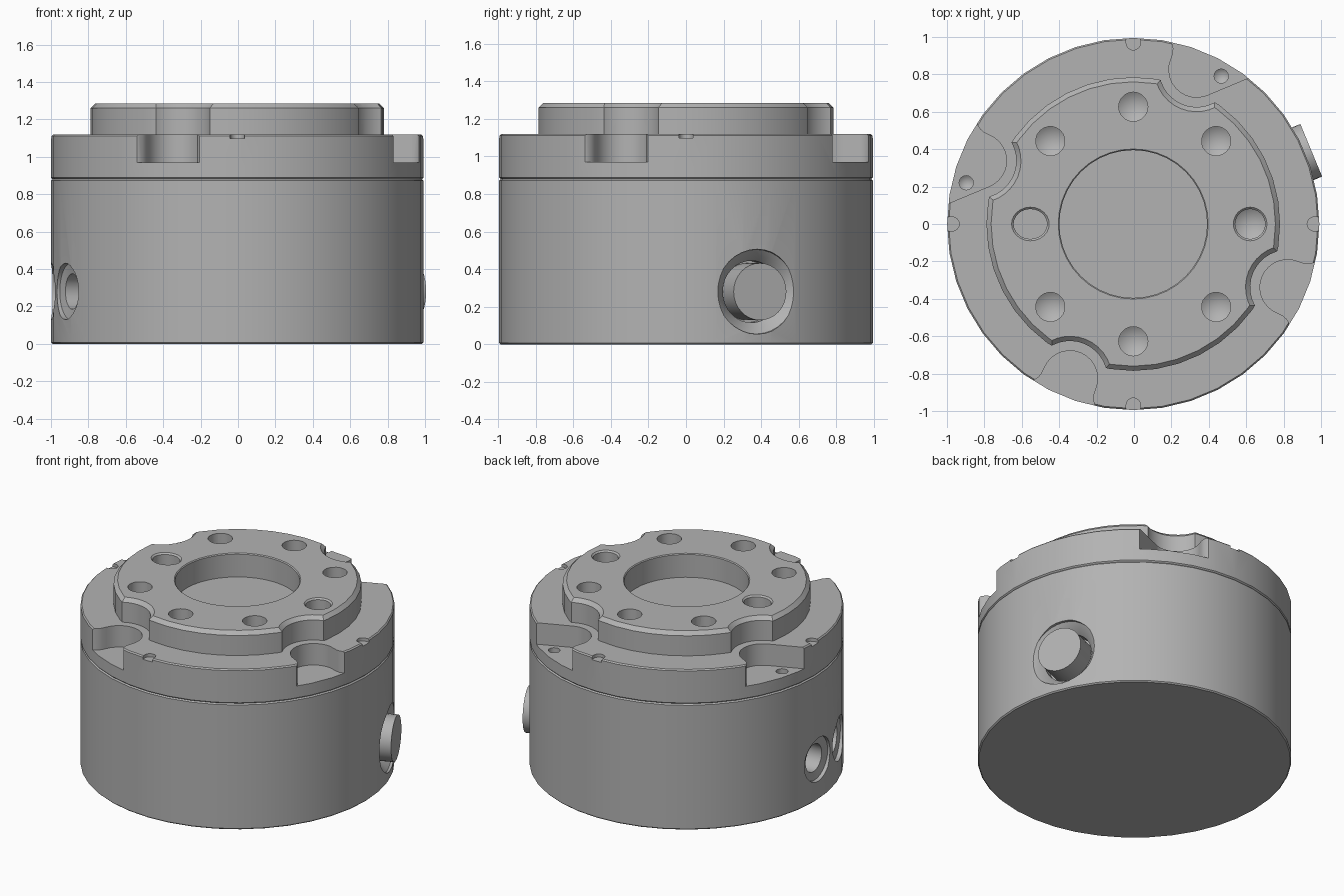
import bpy, bmesh
from math import sin, cos, pi, radians
from mathutils import Matrix

cube = bpy.data.objects.get("Cube")
if cube:
    bpy.data.objects.remove(cube, do_unlink=True)

SEGS = 40          # sides of the large rounds
RADIUS = 0.995
AXIS_X = -0.004    # the plug sticks out on one side only
BODY_TOP, POCKET_FLOOR, FLANGE_TOP, DISC_TOP = 0.88, 0.97, 1.12, 1.285

steel = bpy.data.materials.new("grey_steel")
steel.use_nodes = True
steel.diffuse_color = (0.45, 0.45, 0.45, 1)
steel.node_tree.nodes["Principled BSDF"].inputs["Base Color"].default_value = (0.45, 0.45, 0.45, 1)


def finish_mesh(name, bm, matrix):
    bmesh.ops.recalc_face_normals(bm, faces=bm.faces[:])
    bm.transform(matrix)
    mesh = bpy.data.meshes.new(name)
    bm.to_mesh(mesh)
    bm.free()
    mesh.materials.append(steel)
    obj = bpy.data.objects.new(name, mesh)
    bpy.context.collection.objects.link(obj)
    return obj


def lathe(name, profile, segs=SEGS, matrix=Matrix()):
    """Closed solid of revolution; a radius of 0 at an end makes a cone tip."""
    bm = bmesh.new()
    rings = []
    for r, z in profile:
        if r == 0:
            rings.append([bm.verts.new((0, 0, z))] * segs)
        else:
            rings.append([bm.verts.new((r * cos(2 * pi * i / segs), r * sin(2 * pi * i / segs), z))
                          for i in range(segs)])
    for a, b in zip(rings, rings[1:]):
        for i in range(segs):
            j = (i + 1) % segs
            bm.faces.new(list(dict.fromkeys((a[i], a[j], b[j], b[i]))))
    for ring, (r, z) in ((rings[0], profile[0]), (rings[-1], profile[-1])):
        if r > 0:
            bm.faces.new(ring)
    return finish_mesh(name, bm, matrix)


def prism(name, outline, z0, z1, matrix):
    bm = bmesh.new()
    low = [bm.verts.new((x, y, z0)) for x, y in outline]
    high = [bm.verts.new((x, y, z1)) for x, y in outline]
    bm.faces.new(low)
    bm.faces.new(high)
    for i in range(len(low)):
        j = (i + 1) % len(low)
        bm.faces.new((low[i], low[j], high[j], high[i]))
    return finish_mesh(name, bm, matrix)


def cut(targets, cutter):
    """Subtract the cutter from every target, then discard it."""
    for target in targets:
        mod = target.modifiers.new("cut", "BOOLEAN")
        mod.operation, mod.solver, mod.object = "DIFFERENCE", "EXACT", cutter
        bpy.context.view_layer.objects.active = target
        bpy.ops.object.modifier_apply(modifier=mod.name)
    bpy.data.objects.remove(cutter, do_unlink=True)


def turn(deg):
    return Matrix.Rotation(radians(deg), 4, "Z")


def at(x, y, z=0):
    return Matrix.Translation((x, y, z))


def radial(deg, z):
    """Local z points outward from the axis, starting on it."""
    return turn(deg) @ at(0, 0, z) @ Matrix.Rotation(pi / 2, 4, "Y")


# Main solids
EDGE = 0.008
body = lathe("body", [(RADIUS - EDGE, 0), (RADIUS, EDGE), (RADIUS, BODY_TOP - EDGE),
                      (RADIUS - EDGE, BODY_TOP)])
flange = lathe("flange", [(RADIUS - EDGE, BODY_TOP), (RADIUS, BODY_TOP + EDGE),
                          (RADIUS, FLANGE_TOP - EDGE), (RADIUS - EDGE, FLANGE_TOP)])
disc = lathe("mounting_disc", [(0.785, FLANGE_TOP), (0.785, DISC_TOP - 0.025), (0.76, DISC_TOP)])

# Centre bore down to the flange face
cut([disc], lathe("bore", [(0.395, 1), (0.395, DISC_TOP - 0.006), (0.41, DISC_TOP + 0.009)]))

# Ring of conical bolt holes
for k in (1, 2, 3, 5, 6, 7):
    hole = turn(45 * k) @ at(0.627, 0)
    cut([disc, flange], lathe("hole", [(0, 1.0), (0.078, 1.05), (0.078, 1.4)], 20, hole))

# Pin hole and pin slot
cut([disc, flange], lathe("pin", [(0, 1.0), (0.08, 1.05), (0.08, DISC_TOP - 0.01),
                                  (0.1, DISC_TOP + 0.01)], 24, at(0.625, 0)))
slot_shape = at(-0.55, 0) @ Matrix.Diagonal((1.12, 1, 1, 1))
cut([disc, flange], lathe("slot", [(0.08, 1.1), (0.08, DISC_TOP - 0.01),
                                   (0.1, DISC_TOP + 0.01)], 24, slot_shape))

# Four flared side pockets, with a wider clearance in the disc above
POCKET_AT, POCKET_R = 0.892, 0.148
arc = [(POCKET_AT + POCKET_R * cos(t), POCKET_R * sin(t))
       for t in (pi / 2 + pi * i / 14 for i in range(15))]
flare = [(0.925, 0.15), (0.95, 0.158), (0.97, 0.172), (0.985, 0.195), (1.1, 0.24)]
pocket = arc + [(x, -y) for x, y in flare] + flare[::-1]
for k in range(4):
    spin = turn(67.7 + 90 * k)
    cut([flange], prism("pocket", pocket, POCKET_FLOOR, 1.3, spin))
    cut([disc], lathe("clearance", [(0.2, 1), (0.2, DISC_TOP - 0.025), (0.235, DISC_TOP + 0.01)],
                      36, spin @ at(POCKET_AT, 0)))

# Two pockets widen along a slanted wall and hold a small drilled hole
for deg, side in ((67.7, -1), (157.7, 1)):
    d = POCKET_R * 0.707
    wedge = [(POCKET_AT - d, side * d), (1.1, side * (1.1 - POCKET_AT + 2 * d)),
             (1.1, 0), (POCKET_AT, 0)]
    cut([flange], prism("wedge", wedge, POCKET_FLOOR, 1.3, turn(deg)))
    cut([flange], lathe("drill", [(0, 0.9), (0.038, 0.93), (0.038, 1.2)], 16,
                        turn(deg) @ at(0.91, side * 0.135)))

# Small index notches on the rim
for k in range(4):
    outline = [(0.968 + 0.038 * cos(t), 0.038 * sin(t))
               for t in (pi / 2 + pi * i / 8 for i in range(9))]
    outline += [(1.1, -0.038), (1.1, 0.038)]
    cut([flange], prism("notch", outline, 1.098, 1.2, turn(90 * k)))

# Large port with its plug
PORT_Z = 0.28
cut([body], lathe("port", [(0.165, 0.85), (0.165, 0.91), (0.195, 0.95), (0.225, 0.975),
                           (0.235, 1.1)], 32, radial(22.5, PORT_Z)))
plug = lathe("port_plug", [(0.152, 0.84), (0.152, 1.03)], 32, radial(22.5, PORT_Z))

# Two small countersunk ports
for deg in (182.5, 202.5):
    cut([body], lathe("small_port", [(0.095, 0.85), (0.095, 0.955), (0.15, 0.965), (0.155, 1.1)],
                      28, radial(deg, PORT_Z)))

# Shading and centring
for obj in (body, flange, disc, plug):
    obj.location.x = AXIS_X
    bpy.ops.object.select_all(action="DESELECT")
    obj.select_set(True)
    bpy.context.view_layer.objects.active = obj
    bpy.ops.object.shade_smooth_by_angle(angle=radians(30))
